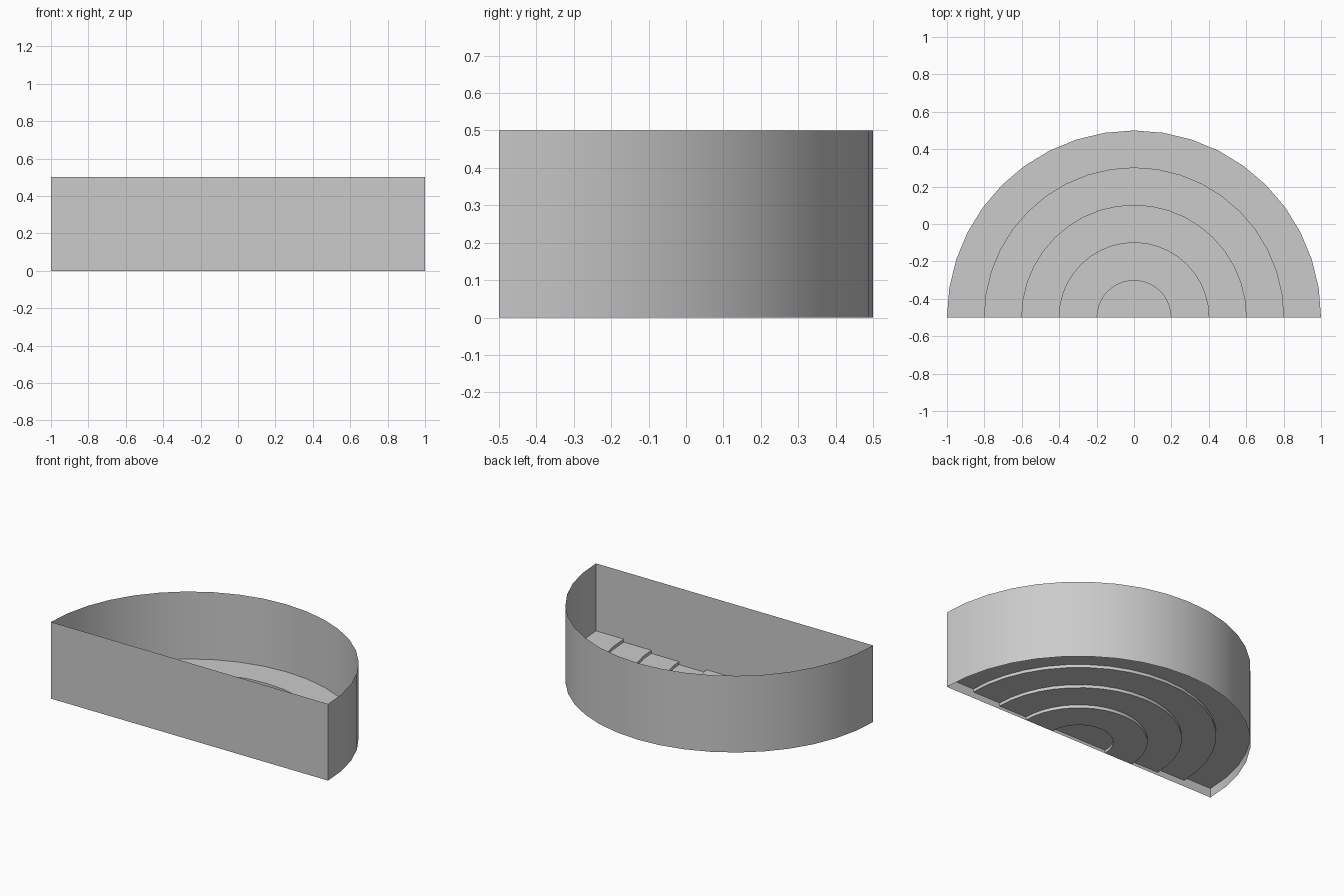
import bpy, bmesh, math

if "Cube" in bpy.data.objects:
    bpy.data.objects.remove(bpy.data.objects["Cube"])

SEGMENTS = 20
CENTRE_Y = -0.5
HEIGHT = 0.5


def arc(bm, radius, z):
    """Half circle of vertices from +x round the back to -x."""
    return [bm.verts.new((radius * math.cos(math.pi * i / SEGMENTS),
                          CENTRE_Y + radius * math.sin(math.pi * i / SEGMENTS), z))
            for i in range(SEGMENTS + 1)]


def bridge(bm, a, b):
    for i in range(SEGMENTS):
        bm.faces.new((a[i], a[i + 1], b[i + 1], b[i]))


def finish(name, bm):
    mesh = bpy.data.meshes.new(name)
    bm.to_mesh(mesh)
    bm.free()
    obj = bpy.data.objects.new(name, mesh)
    bpy.context.collection.objects.link(obj)
    bpy.ops.object.select_all(action='DESELECT')
    obj.select_set(True)
    bpy.context.view_layer.objects.active = obj
    bpy.ops.object.shade_smooth_by_angle(angle=math.radians(30))
    return obj


# Thin outer wall: curved back and flat front, open at top and bottom
bm = bmesh.new()
low, high = arc(bm, 1.0, 0.0), arc(bm, 1.0, HEIGHT)
bridge(bm, low, high)
bm.faces.new((low[-1], low[0], high[0], high[-1]))
bmesh.ops.recalc_face_normals(bm, faces=bm.faces)
finish("outer_wall", bm)

# Stepped floor: treads descend inward, with a raised half disc in the middle
bm = bmesh.new()
steps = [(1.0, 0.06), (0.8, 0.04), (0.6, 0.02), (0.4, 0.0), (0.2, 0.02)]
previous = None
for n, (radius, z) in enumerate(steps):
    outer = arc(bm, radius, z)
    if previous:
        bridge(bm, previous, outer)      # riser
    if n + 1 < len(steps):
        previous = arc(bm, steps[n + 1][0], z)
        bridge(bm, outer, previous)      # tread
    else:
        bm.faces.new(outer)              # centre half disc
bmesh.ops.recalc_face_normals(bm, faces=bm.faces)
bm.faces.ensure_lookup_table()
if bm.faces[-1].normal.z < 0:
    bmesh.ops.reverse_faces(bm, faces=bm.faces)
finish("stepped_floor", bm)
